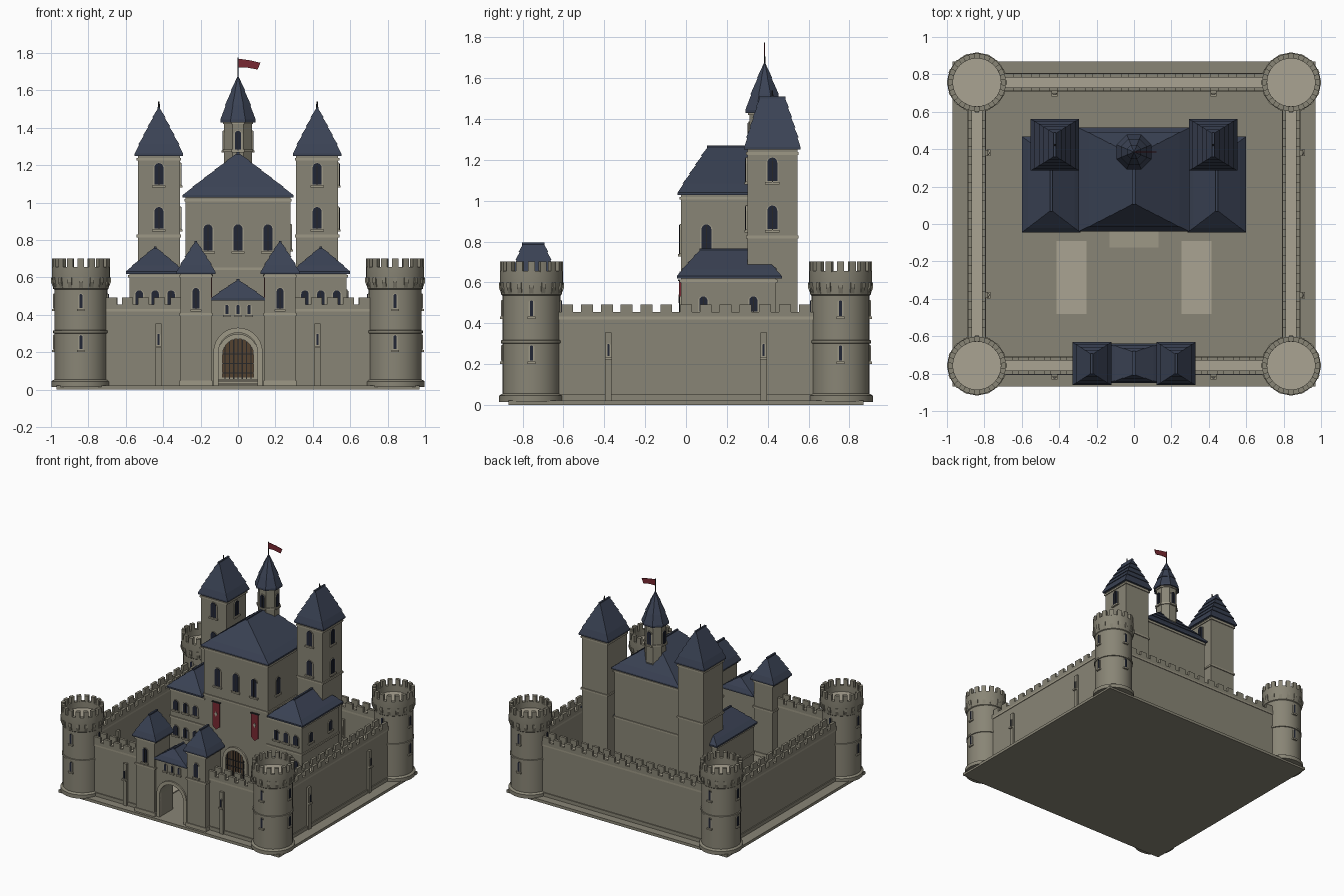
import bpy, bmesh, math
from mathutils import Vector, Matrix

if "Cube" in bpy.data.objects:
    bpy.data.objects.remove(bpy.data.objects["Cube"])

COL = {"stone": (.25, .235, .18), "trim_stone": (.34, .315, .24), "paving": (.40, .37, .29),
       "slate": (.042, .054, .088), "glass": (.015, .019, .035), "iron": (.02, .02, .022),
       "wood": (.09, .055, .03), "red_cloth": (.19, .022, .032)}
MAT = {}
for k, c in COL.items():
    MAT[k] = bpy.data.materials.new(k)
    MAT[k].diffuse_color = (*c, 1)
PARTS = {}

def part(name, mat):
    return PARTS.setdefault(name, (bmesh.new(), mat))[0]

def extr(bm, pts, vec):
    """closed solid from a polygon swept along vec"""
    vec = Vector(vec)
    a = [bm.verts.new(p) for p in pts]
    b = [bm.verts.new(Vector(p) + vec) for p in pts]
    bm.faces.new(a)
    bm.faces.new(b[::-1])
    for i in range(len(a)):
        j = (i + 1) % len(a)
        bm.faces.new((a[i], a[j], b[j], b[i]))

def box(bm, x0, x1, y0, y1, z0, z1):
    extr(bm, [(x0, y0, z0), (x1, y0, z0), (x1, y1, z0), (x0, y1, z0)], (0, 0, z1 - z0))

def loft(bm, loops):
    rings = [[bm.verts.new(p) for p in l] for l in loops]
    for r, s in zip(rings, rings[1:]):
        for i in range(len(r)):
            j = (i + 1) % len(r)
            bm.faces.new((r[i], r[j], s[j], s[i]))
    bm.faces.new(rings[0][::-1])
    bm.faces.new(rings[-1])

def lathe(bm, x, y, prof, n, off=0.0):
    loft(bm, [[(x + r * math.cos(2 * math.pi * i / n + off), y + r * math.sin(2 * math.pi * i / n + off), z)
               for i in range(n)] for r, z in prof])

def rect(x, y, hx, hy, z):
    return [(x - hx, y - hy, z), (x + hx, y - hy, z), (x + hx, y + hy, z), (x - hx, y + hy, z)]

def roof(name, x, y, hx, hy, z0, z1, ridge, n=4):
    """hipped roof in overlapping slate courses, ridge along y"""
    bm = part(name, "slate")
    loops = [rect(x, y, hx, hy, z0 - .012)]
    for i in range(n):
        for t, lip in ((i / n, .006 if i else 0), ((i + 1) / n, 0)):
            loops.append(rect(x, y, hx + (.004 - hx) * t + lip, hy + (ridge - hy) * t + lip, z0 + (z1 - z0) * t))
    loft(bm, loops)
    box(bm, x - .007, x + .007, y - ridge - .005, y + ridge + .005, z1 - .012, z1 + .006)

def arch(w, h, z0, n=8):
    """arched outline in the xz plane: half width w, top at z0+h"""
    s = z0 + h - w
    return [(-w, z0), (w, z0)] + [(w * math.cos(math.pi * i / n), s + w * math.sin(math.pi * i / n)) for i in range(n + 1)]

def plate(bm, pts, M, d0, d1):
    P = []
    for p in pts:
        if not P or (Vector(p) - Vector(P[-1])).length > 1e-5:
            P.append(p)
    extr(bm, [M @ Vector((p[0], -d0, p[1])) for p in P], M.to_3x3() @ Vector((0, d0 - d1, 0)))

def facing(x, y, z, a):
    return Matrix.Translation((x, y, z)) @ Matrix.Rotation(math.radians(a), 4, 'Z')

def window(x, y, z, a, w=.022, h=.13):
    """arched window centred on z; angle 0 faces -y, 90 faces +x"""
    M = facing(x, y, z - h / 2, a)
    tr, gl = part("window_frames", "trim_stone"), part("window_glass", "glass")
    plate(tr, arch(w + .007, h + .007, 0), M, -.005, .005)
    plate(gl, arch(w, h, .004), M, 0, .008)
    plate(tr, [(-w - .012, -.012), (w + .012, -.012), (w + .012, 0), (-w - .012, 0)], M, -.005, .014)
    if w > .015:
        plate(part("window_bars", "iron"), [(-.002, 0), (.002, 0), (.002, h), (-.002, h)], M, 0, .010)

def band(x0, x1, y0, y1, z, h=.014, o=.007):
    box(part("string_courses", "trim_stone"), x0 - o, x1 + o, y0 - o, y1 + o, z, z + h)

TX, TY = .84, .757
# ground slab, courtyard paving beds
box(part("base_slab", "stone"), -.97, .97, -.87, .87, 0, .022)
for s in (-1, 1):
    box(part("courtyard_beds", "paving"), s * .335 - .08, s * .335 + .08, -.48, -.09, .02, .029)

# round corner towers
for cx in (-TX, TX):
    for cy in (-TY, TY):
        bm = part("corner_towers", "stone")
        lathe(bm, cx, cy, [(.158, .015), (.158, .045), (.142, .055), (.142, .30), (.148, .302), (.148, .316),
                           (.142, .318), (.142, .535), (.148, .54), (.155, .595), (.155, .655), (.128, .655), (.128, .60)], 32)
        lathe(part("tower_floors", "paving"), cx, cy, [(.13, .59), (.13, .606)], 32)
        for i in range(16):
            a = 2 * math.pi * i / 16
            mer = part("tower_merlons", "stone")
            arc = [(r, a + d) for r, ds in ((.155, (-.11, 0, .11)), (.128, (.11, 0, -.11))) for d in ds]
            extr(mer, [(cx + r * math.cos(t), cy + r * math.sin(t), .65) for r, t in arc], (0, 0, .052))
            M = facing(cx, cy, 0, math.degrees(a))
            extr(part("tower_corbels", "stone"),
                 [M @ Vector(p) for p in ((-.011, -.13, .545), (-.011, -.148, .545), (-.011, -.16, .575),
                                          (-.011, -.16, .60), (-.011, -.13, .60))], M.to_3x3() @ Vector((.022, 0, 0)))
        for a in range(0, 360, 90):
            d = facing(0, 0, 0, a) @ Vector((0, -.141, 0))
            for z in (.25, .47):
                window(cx + d.x, cy + d.y, z, a, .008, .075)

# curtain walls with walkway, parapets and merlons
def curtain(along_x, c, a0, a1):
    def b(name, mat, u0, u1, v0, v1, z0, z1):
        bm = part(name, mat)
        box(bm, *((u0, u1, c + v0, c + v1) if along_x else (c + v0, c + v1, u0, u1)), z0, z1)
    b("curtain_walls", "stone", a0, a1, -.042, .042, .015, .43)
    b("wall_plinths", "stone", a0, a1, -.05, .05, .015, .05)
    b("wall_courses", "trim_stone", a0, a1, -.047, .047, .418, .432)
    b("wall_walks", "paving", a0, a1, -.03, .03, .425, .436)
    n = max(1, round((a1 - a0) / .095))
    p = (a1 - a0) / n
    for v in (-.047, .027):
        b("wall_parapets", "stone", a0, a1, v, v + .02, .43, .455)
        for i in range(n):
            m = a0 + (i + .5) * p
            b("wall_merlons", "stone", m - .029, m + .029, v, v + .02, .45, .492)

for s in (-1, 1):
    curtain(False, s * TX, -.63, .63)
    curtain(True, -TY, *sorted((s * .72, s * .29)))
curtain(True, TY, -.72, .72)
# buttresses with arrow slits, on the -y and +x wall faces
for w in (-1, 1):
    for s in (-1, 1):
        for x, y, a in ((s * .425, w * TY - .042, 0), (w * TX + .042, s * .38, 90)):
            M = facing(x, y, 0, a)
            plate(part("buttresses", "stone"), [(-.016, .02), (.016, .02), (.016, .355), (-.016, .355)], M, -.01, .018)
            d = M @ Vector((0, -.018, 0))
            window(d.x, d.y, .265, a, .005, .06)

# gatehouse: arched passage between two square towers
o, n, sp = .105, 14, .20
prof = [(-.15, .015), (-o, .015)] + [(-o * math.cos(math.pi * i / n), sp + o * math.sin(math.pi * i / n)) for i in range(n + 1)]
prof += [(o, .015), (.15, .015), (.15, .48), (-.15, .48)]
plate(part("gate_passage", "stone"), prof, facing(0, 0, 0, 0), .67, .825)

def surround(r0, r1, y, zb, zs, d):
    pts = [(-r1, zb)] + [(-r1 * math.cos(math.pi * i / n), zs + r1 * math.sin(math.pi * i / n)) for i in range(n + 1)] + [(r1, zb), (r0, zb)]
    pts += [(r0 * math.cos(math.pi * i / n), zs + r0 * math.sin(math.pi * i / n)) for i in range(n + 1)] + [(-r0, zb)]
    plate(part("arch_surrounds", "trim_stone"), pts, facing(0, y, 0, 0), -.01, d)

surround(o, .132, -.825, .02, sp, .012)
roof("gate_roof", 0, -.745, .145, .105, .49, .585, .06, 3)
for x in (-.06, 0, .06):
    window(x, -.825, .425, 0, .008, .05)
for s in (-1, 1):
    x = s * .225
    box(part("gate_towers", "stone"), x - .082, x + .082, -.845, -.65, .015, .62)
    band(x - .082, x + .082, -.845, -.65, .395)
    band(x - .082, x + .082, -.845, -.65, .60)
    band(x - .082, x + .082, -.845, -.65, .02, .03)
    roof("gate_tower_roofs", x, -.747, .105, .115, .63, .79, .05)
    window(x, -.845, .485, 0, .018, .11)

# keep: main hall
box(part("keep_hall", "stone"), -.28, .28, -.025, .50, .015, 1.03)
for z in (.05, .64, 1.005):
    band(-.28, .28, -.025, .50, z)
roof("keep_roof", 0, .237, .297, .278, 1.04, 1.265, .128, 5)
for x in (-.16, 0, .16):
    window(x, -.025, .81, 0, .024, .14)
window(.28, .10, .815, 90, .024, .13)
# keep door, portcullis bars and steps
surround(.082, .108, -.025, .05, .19, .014)
plate(part("keep_door", "wood"), arch(.083, .225, .05), facing(0, -.025, 0, 0), -.01, .005)
for i in range(-3, 4):
    h = .19 + math.sqrt(.082 ** 2 - (i * .023) ** 2)
    box(part("door_bars", "iron"), i * .023 - .003, i * .023 + .003, -.035, -.025, .05, h)
for z in (.09, .14, .19):
    box(part("door_bars", "iron"), -.082, .082, -.035, -.025, z - .003, z + .003)
for i in range(5):
    box(part("keep_steps", "trim_stone"), -.13 + i * .005, .13 - i * .005, -.125 + i * .018, -.02, .02, .03 + i * .007)
# hanging banners
for x in (-.17, .17):
    M = facing(x, -.025, 0, 0)
    plate(part("banners", "red_cloth"), [(-.03, .42), (0, .395), (.03, .42), (.03, .61), (-.03, .61)], M, 0, .009)
    plate(part("banner_diamonds", "paving"), [(-.012, .52), (0, .50), (.012, .52), (0, .54)], M, 0, .012)
    plate(part("banner_rods", "iron"), [(-.036, .608), (.036, .608), (.036, .615), (-.036, .615)], M, 0, .014)

for s in (-1, 1):
    # side wings
    x = s * .43
    box(part("keep_wings", "stone"), x - .15, x + .15, -.025, .44, .015, .62)
    band(x - .15, x + .15, -.025, .44, .60)
    band(x - .15, x + .15, -.025, .44, .385)
    roof("wing_roofs", s * .443, .212, .157, .257, .632, .76, .14)
    for dx in (-.085, 0, .085):
        for z in (.49, .29):
            window(s * .443 + dx, -.025, z, 0, .02, .075)
    for y in (.085, .33):
        window(x + .15, y, .49, 90, .02, .075)
    # tall square towers
    x = s * .423
    box(part("keep_towers", "stone"), x - .112, x + .112, .30, .545, .015, 1.25)
    for z in (.05, .815, 1.225):
        band(x - .112, x + .112, .30, .545, z)
    roof("keep_tower_roofs", x, .423, .13, .138, 1.262, 1.505, .06, 5)
    lathe(part("finials", "iron"), x, .423, [(.006, 1.50), (.004, 1.54)], 6)
    for z in (.915, 1.15):
        window(x, .30, z, 0, .024, .115)
        window(x + .112, .423, z, 90, .024, .115)

# central turret with cone roof, pole and flag
cy, q = .385, math.pi / 8
lathe(part("turret", "stone"), 0, cy, [(.08, 1.0), (.08, 1.44)], 8, q)
for z in (1.27, 1.42):
    lathe(part("turret_rings", "trim_stone"), 0, cy, [(.088, z), (.088, z + .014)], 8, q)
lathe(part("turret_roof", "slate"), 0, cy, [(.102, 1.43), (.102, 1.445), (.071, 1.52), (.076, 1.52), (.037, 1.60), (.041, 1.60), (.003, 1.675)], 8, q)
for a in range(0, 360, 90):
    d = facing(0, 0, 0, a) @ Vector((0, -.074, 0))
    window(d.x, cy + d.y, 1.33, a, .017, .10)
lathe(part("flag_pole", "iron"), 0, cy, [(.004, 1.66), (.003, 1.775)], 6)
plate(part("flag", "red_cloth"), [(0, 1.722), (.05, 1.722), (.105, 1.712), (.12, 1.748), (.06, 1.762), (0, 1.77)],
      facing(0, cy, 0, 0), -.002, .002)

# turn the collected meshes into objects
for name, (bm, mat) in PARTS.items():
    bmesh.ops.recalc_face_normals(bm, faces=bm.faces[:])
    me = bpy.data.meshes.new(name)
    bm.to_mesh(me)
    bm.free()
    me.materials.append(MAT[mat])
    ob = bpy.data.objects.new(name, me)
    bpy.context.collection.objects.link(ob)
    if name == "corner_towers":
        bpy.context.view_layer.objects.active = ob
        ob.select_set(True)
        bpy.ops.object.shade_smooth_by_angle(angle=math.radians(25))
        ob.select_set(False)

for m in bpy.data.materials:
    if m.users and not m.is_grease_pencil:
        m.use_nodes = True
        m.node_tree.nodes["Principled BSDF"].inputs["Base Color"].default_value = m.diffuse_color
